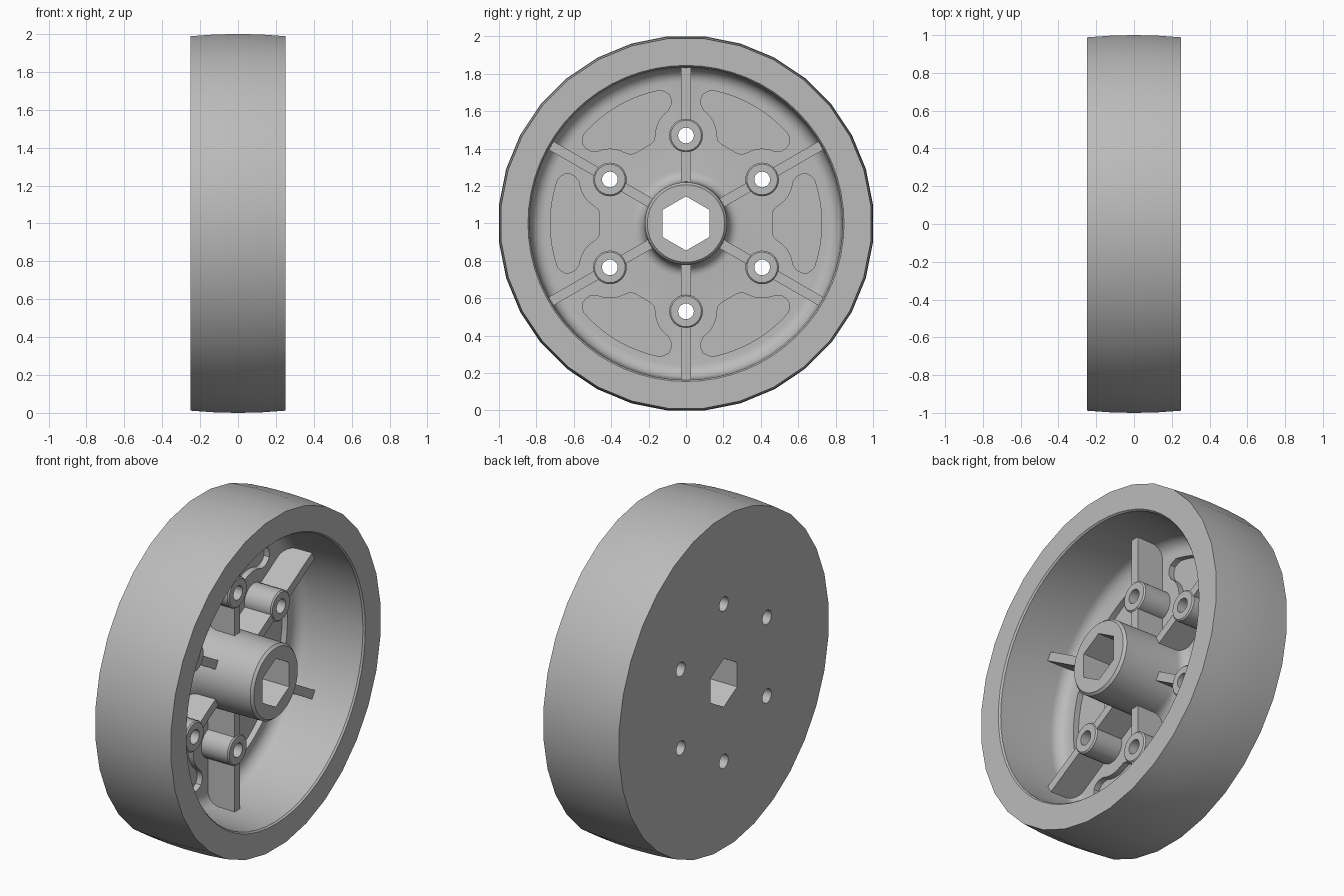
import bpy, bmesh
from math import sin, cos, pi, radians
from mathutils import Matrix, Vector

cube = bpy.data.objects.get("Cube")
if cube:
    bpy.data.objects.remove(cube, do_unlink=True)

grey = bpy.data.materials.new("plain grey")
grey.use_nodes = True
GREY = (0.5, 0.5, 0.5, 1)
grey.diffuse_color = GREY
grey.node_tree.nodes["Principled BSDF"].inputs["Base Color"].default_value = GREY

CENTRE = Matrix.Translation((0, 0, 1))
FLOOR, BOSS_TOP, BACK = -0.18, 0.0, -0.25
BOLT_R = 0.47


def finish(name, bm, smooth=True):
    bmesh.ops.remove_doubles(bm, verts=bm.verts, dist=1e-5)
    bmesh.ops.recalc_face_normals(bm, faces=bm.faces)
    bm.transform(CENTRE)
    mesh = bpy.data.meshes.new(name)
    bm.to_mesh(mesh)
    bm.free()
    mesh.materials.append(grey)
    ob = bpy.data.objects.new(name, mesh)
    bpy.context.collection.objects.link(ob)
    if smooth:
        shade(ob)
    return ob


def shade(ob):
    bpy.ops.object.select_all(action='DESELECT')
    ob.select_set(True)
    bpy.context.view_layer.objects.active = ob
    bpy.ops.object.shade_smooth_by_angle(angle=radians(30))


def lathe(bm, profile, steps, centre=(0, 0), phase=0.0):
    """Revolve a closed (x, radius) loop about an axis parallel to x."""
    rings = []
    for i in range(steps):
        a = 2 * pi * (i + phase) / steps
        rings.append([bm.verts.new((x, centre[0] + r * sin(a), centre[1] + r * cos(a)))
                      for x, r in profile])
    n = len(profile)
    for i in range(steps):
        p, q = rings[i], rings[(i + 1) % steps]
        for j in range(n):
            k = (j + 1) % n
            if profile[j][1] + profile[k][1] > 0:
                bm.faces.new((p[j], p[k], q[k], q[j]))


def prism(bm, outline, x0, x1):
    """Extrude a (y, z) outline along x."""
    face = bm.faces.new([bm.verts.new((x0, y, z)) for y, z in outline])
    new = bmesh.ops.extrude_face_region(bm, geom=[face])["geom"]
    bmesh.ops.translate(bm, vec=(x1 - x0, 0, 0),
                        verts=[g for g in new if isinstance(g, bmesh.types.BMVert)])


def arc(cx, cy, r, start, end, steps):
    return [(cx + r * cos(radians(start + (end - start) * i / steps)),
             cy + r * sin(radians(start + (end - start) * i / steps)))
            for i in range(steps + 1)]


def turn(points, degrees):
    c, s = cos(radians(degrees)), sin(radians(degrees))
    return [(y * c - z * s, y * s + z * c) for y, z in points]


# Crowned tread, faceted ring around the core
bm = bmesh.new()
lathe(bm, [(-0.25, 0.9), (-0.25, 0.993), (-0.125, 1.002), (0, 1.005),
           (0.125, 1.002), (0.25, 0.993), (0.25, 0.9)], 32, phase=0.5)
finish("tread", bm)

# Core: back plate, rim wall, filleted floor and hub in one profile
profile = [(BACK, 0), (BACK, 0.9), (0.25, 0.9), (0.25, 0.845), (0.24, 0.837)]
profile += arc(FLOOR + 0.075, 0.755, 0.075, 90, 180, 7)
profile += arc(FLOOR + 0.06, 0.285, 0.06, 180, 270, 6)
profile += [(0.235, 0.22), (0.25, 0.207), (0.25, 0)]
bm = bmesh.new()
lathe(bm, profile, 64)
core = finish("core", bm, smooth=False)

# Cutter: hexagonal bore, bolt holes and shallow web pockets
bolts = [turn([(BOLT_R, 0)], 30 + 60 * i)[0] for i in range(6)]
bm = bmesh.new()
prism(bm, turn([(0.145, 0)], 30) + [turn([(0.145, 0)], 30 + 60 * i)[0] for i in range(1, 6)],
      -0.4, 0.4)
for y, z in bolts:
    prism(bm, arc(y, z, 0.042, 0, 345, 23), -0.4, 0.2)
half = arc(0, 0, 0.725, 0, 19, 6) + [(0.668, 0.252), (0.645, 0.266), (0.618, 0.263), (0.592, 0.25)]
half += arc(bolts[0][0], bolts[0][1], 0.165, -5, -58, 6) + [(0.47, 0.075), (0.462, 0.05)]
pocket = half + [(y, -z) for y, z in reversed(half[1:])]
for i in range(6):
    prism(bm, turn(pocket, 60 * i), FLOOR - 0.035, FLOOR + 0.03)
cutter = finish("core_cutter", bm, smooth=False)
cutter.hide_render = True

mod = core.modifiers.new("cut", 'BOOLEAN')
mod.operation, mod.solver, mod.object = 'DIFFERENCE', 'EXACT', cutter
bpy.ops.object.select_all(action='DESELECT')
core.select_set(True)
bpy.context.view_layer.objects.active = core
bpy.ops.object.modifier_apply(modifier=mod.name)
bpy.data.objects.remove(cutter, do_unlink=True)
shade(core)

# Bolt bosses and the radial ribs on both sides of each
for i, centre in enumerate(bolts):
    bm = bmesh.new()
    lathe(bm, [(FLOOR - 0.01, 0.042), (FLOOR - 0.01, 0.09), (BOSS_TOP - 0.008, 0.09),
               (BOSS_TOP, 0.082), (BOSS_TOP, 0.042)], 24, centre)
    finish(f"bolt_boss_{i + 1}", bm)
    for part, r0, r1 in (("inner", 0.2, 0.4), ("outer", 0.54, 0.833)):
        bm = bmesh.new()
        outline = [(r0, -0.026), (r1, -0.026), (r1, 0.026), (r0, 0.026)]
        prism(bm, turn(outline, 30 + 60 * i), FLOOR - 0.01, BOSS_TOP - 0.005)
        finish(f"{part}_rib_{i + 1}", bm, smooth=False)
